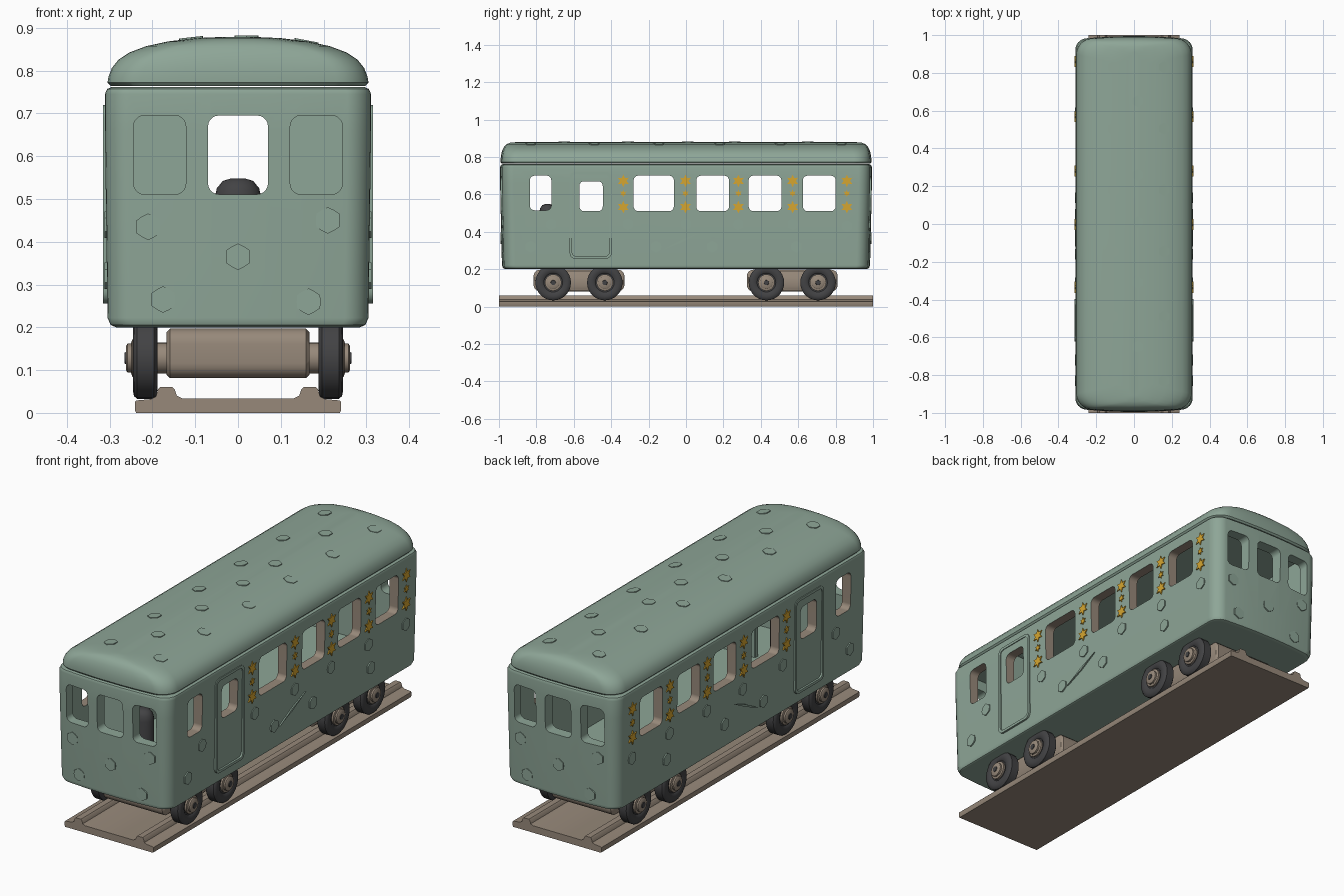
import bpy, bmesh, math
from mathutils import Vector

if "Cube" in bpy.data.objects:
    bpy.data.objects.remove(bpy.data.objects["Cube"])


def material(name, col):
    m = bpy.data.materials.new(name)
    m.diffuse_color = (*col, 1)
    m.use_nodes = True
    m.node_tree.nodes["Principled BSDF"].inputs["Base Color"].default_value = m.diffuse_color
    return m


GREEN = material("sage green", (0.27, 0.38, 0.31))
TAN = material("warm tan", (0.31, 0.25, 0.195))
DARK = material("charcoal", (0.055, 0.055, 0.058))
GOLD = material("gold", (0.67, 0.38, 0.03))


def loft(name, rings, mat, closed=False, angle=40):
    """Skin a series of matching point rings, capped or closed in a loop."""
    bm = bmesh.new()
    vs = [[bm.verts.new(p) for p in r] for r in rings]
    n = len(rings[0])
    pairs = list(zip(vs, vs[1:])) + ([(vs[-1], vs[0])] if closed else [])
    for a, b in pairs:
        for i in range(n):
            j = (i + 1) % n
            bm.faces.new((a[i], a[j], b[j], b[i]))
    if not closed:
        bm.faces.new(vs[0])
        bm.faces.new(vs[-1])
    bmesh.ops.recalc_face_normals(bm, faces=bm.faces)
    me = bpy.data.meshes.new(name)
    bm.to_mesh(me)
    bm.free()
    me.materials.append(mat)
    ob = bpy.data.objects.new(name, me)
    bpy.context.collection.objects.link(ob)
    smooth(ob, angle)
    return ob


def smooth(ob, angle=40):
    bpy.ops.object.select_all(action='DESELECT')
    ob.select_set(True)
    bpy.context.view_layer.objects.active = ob
    bpy.ops.object.shade_smooth_by_angle(angle=math.radians(angle))


def rrect(cx, cy, hx, hy, r, n=5):
    pts = []
    for k, (sx, sy) in enumerate(((1, 1), (-1, 1), (-1, -1), (1, -1))):
        for i in range(n + 1):
            a = math.pi / 2 * (k + i / n)
            pts.append((cx + sx * (hx - r) + r * math.cos(a), cy + sy * (hy - r) + r * math.sin(a)))
    return pts


def plan(hx, hy, z, r=0.055, bow=0.018):
    """Car outline: rounded rectangle with slightly bowed ends."""
    r = min(r, hx * 0.8)
    pts = []
    for k, (sx, sy) in enumerate(((1, 1), (-1, 1), (-1, -1), (1, -1))):
        arc = [(sx * (hx - r) + r * math.cos(math.pi / 2 * (k + i / 6)),
                sy * (hy - r) + r * math.sin(math.pi / 2 * (k + i / 6))) for i in range(7)]
        pts += arc
        if k in (0, 2):
            pts += [(sx * (hx - r) * t, sy * hy) for t in (0.6, 0.25, -0.25, -0.6)]
    return [(x, y - math.copysign(bow * (x / hx) ** 2, y), z) for x, y in pts]


def prism(name, pts, axis, a, b, mat):
    def put(p, d):
        return {'x': (d, *p), 'y': (p[0], d, p[1]), 'z': (*p, d)}[axis]
    return loft(name, [[put(p, d) for p in pts] for d in (a, b)], mat)


def lathe_x(name, prof, y, z, mat, n=28):
    return loft(name, [[(x, y + r * math.cos(2 * math.pi * i / n), z + r * math.sin(2 * math.pi * i / n))
                        for i in range(n)] for x, r in prof], mat)


# hollow car body
body = loft("car_body", [plan(0.285, 0.965, 0.2), plan(0.298, 0.979, 0.206), plan(0.305, 0.985, 0.222),
                         plan(0.311, 0.995, 0.66), plan(0.311, 0.995, 0.745), plan(0.306, 0.99, 0.757),
                         plan(0.295, 0.98, 0.762)], GREEN)

# cabin cavity and window cutters
cutters = [prism("cabin_cutter", rrect(0, 0, 0.262, 0.935, 0.03), 'z', 0.245, 0.745, GREEN)]
for y0, y1, z0, z1 in ((-0.835, -0.72, 0.515, 0.70), (-0.57, -0.445, 0.51, 0.67), (-0.28, -0.065, 0.51, 0.70),
                       (0.055, 0.23, 0.51, 0.70), (0.335, 0.51, 0.51, 0.70), (0.625, 0.80, 0.51, 0.70)):
    p = rrect((y0 + y1) / 2, (z0 + z1) / 2, (y1 - y0) / 2, (z1 - z0) / 2, 0.025)
    cutters.append(prism("side_window_cutter", p, 'x', -0.5, 0.5, GREEN))
for x, w in ((-0.183, 0.061), (0, 0.07), (0.183, 0.061)):
    cutters.append(prism("end_window_cutter", rrect(x, 0.603, w, 0.092, 0.025), 'y', -1.2, 1.2, GREEN))
for c in cutters:
    c.hide_render = True
    m = body.modifiers.new("cut", 'BOOLEAN')
    m.object = c
    m.operation = 'DIFFERENCE'
    m.solver = 'EXACT'
    bpy.ops.object.select_all(action='DESELECT')
    bpy.context.view_layer.objects.active = body
    body.select_set(True)
    bpy.ops.object.modifier_apply(modifier=m.name)
for c in cutters:
    bpy.data.objects.remove(c)

# tan reveals in the side windows
while len(body.data.materials) < 2:
    body.data.materials.append(TAN)
body.data.materials[0] = GREEN
body.data.materials[1] = TAN
for f in body.data.polygons:
    c = f.center
    reveal = abs(f.normal.x) < 0.2 and 0.264 < abs(c.x) < 0.305 and 0.45 < c.z < 0.72 and abs(c.y) < 0.9
    f.material_index = 1 if reveal else 0
smooth(body)
body.modifiers.new("weighted", 'WEIGHTED_NORMAL').keep_sharp = True

# domed roof
ROOF = ((0.298, 0.985, 0.764), (0.305, 0.992, 0.772), (0.303, 0.992, 0.785), (0.295, 0.99, 0.806), (0.28, 0.986, 0.825),
        (0.255, 0.98, 0.842), (0.215, 0.972, 0.857), (0.165, 0.96, 0.868), (0.1, 0.94, 0.876), (0.03, 0.91, 0.879))
loft("roof", [plan(hx, hy, z, 0.075) for hx, hy, z in ROOF], GREEN)

# cab partition with central passage, and control stand
for s in (-1, 1):
    prism("cab_partition", rrect(s * 0.17, -0.655, 0.095, 0.012, 0.003, 1), 'z', 0.24, 0.75, GREEN)
loft("control_stand", [[(0.055 * k * math.cos(i * math.pi / 10), -0.74 + 0.045 * k * math.sin(i * math.pi / 10), z)
                        for i in range(20)] for k, z in ((1, 0.24), (1, 0.5), (0.9, 0.525), (0.65, 0.542), (0.3, 0.548))],
     DARK)


def star(cx, cy, r, k=0.5, n=6):
    return [(cx + (r if i % 2 == 0 else r * k) * math.sin(math.pi * i / n),
             cy + (r if i % 2 == 0 else r * k) * math.cos(math.pi * i / n)) for i in range(2 * n)]


# door frame, gold stars, worn patches and scratch on both sides
for s in (-1, 1):
    outer, inner = rrect(-0.51, 0.488, 0.112, 0.232, 0.03), rrect(-0.51, 0.488, 0.099, 0.219, 0.022)
    loft("door_frame", [[(s * x, *p) for p in o] for x, o in ((0.303, outer), (0.315, outer), (0.315, inner), (0.303, inner))],
         GREEN, closed=True)
    for y in (-0.335, -0.003, 0.28, 0.57, 0.86):
        for z, r in ((0.672, 0.034), (0.605, 0.019), (0.532, 0.034)):
            prism("gold_star", star(y, z, r), 'x', s * 0.306, s * 0.315, GOLD)
    for y, z in ((-0.72, 0.44), (-0.83, 0.32), (-0.31, 0.44), (-0.16, 0.32), (0, 0.44), (0.14, 0.32),
                 (0.28, 0.44), (0.59, 0.32), (0.57, 0.44), (0.86, 0.43)):
        prism("side_patch", star(y, z, 0.031, 0.9), 'x', s * 0.3, s * 0.3125, GREEN)
    prism("side_scratch", [(-0.12, 0.305), (-0.02, 0.345), (0.08, 0.398), (-0.02, 0.358)], 'x', s * 0.3, s * 0.313, GREEN)

    # patches on the ends
    for x, z in ((-0.21, 0.435), (0.21, 0.45), (0, 0.365), (-0.175, 0.265), (0.165, 0.26)):
        ye = 0.985 + 0.01 * min(1, (z - 0.22) / 0.44) - 0.018 * (x / 0.31) ** 2
        prism("end_patch", star(s * -x, z, 0.031, 0.9), 'y', s * (ye - 0.015), s * (ye + 0.004), GREEN)

# roof patches in staggered rows, tilted with the roof
spots = [(x, y) for y in (-0.83, -0.49, -0.145, 0.18, 0.505, 0.83) for x in (-0.11, 0.16)]
spots += [(0.02, y) for y in (-0.65, -0.31, 0.01, 0.26, 0.65)]
for x, y in spots:
    z, slope = (0.879, 0) if abs(x) < 0.05 else (0.875, 0.11) if x < 0 else (0.868, -0.19)
    loft("roof_patch", [[(px, py, z + h + slope * (px - x)) for px, py in star(x, y, 0.031, 0.9)] for h in (-0.012, 0.003)],
         GREEN)

# bogies, axles and wheels
for yc in (-0.572, 0.568):
    loft("bogie", [[(x, yc + p, q) for p, q in rrect(0, 0.139, 0.243 - i, 0.058 - i, 0.035)]
                   for x, i in ((-0.167, 0.008), (-0.159, 0), (0.159, 0), (0.167, 0.008))], TAN)
    for y in (yc - 0.138, yc + 0.138):
        lathe_x("axle", [(-0.25, 0.036), (0.25, 0.036)], y, 0.128, TAN)
        for s in (-1, 1):
            lathe_x("wheel", [(s * x, r) for x, r in ((0.188, 0.07), (0.19, 0.088), (0.196, 0.095), (0.236, 0.095),
                                                      (0.243, 0.089), (0.246, 0.075), (0.244, 0.056), (0.238, 0.05))],
                    y, 0.128, DARK)
            lathe_x("hub", [(s * x, r) for x, r in ((0.23, 0.044), (0.247, 0.044), (0.25, 0.034), (0.258, 0.034),
                                                    (0.262, 0.028))], y, 0.128, TAN)
            lathe_x("hub_cap", [(s * 0.255, 0.016), (s * 0.265, 0.013)], y, 0.128, DARK, 12)

# track base with two rails
half = [(0.238, 0.003), (0.241, 0.006), (0.241, 0.026), (0.238, 0.029), (0.205, 0.032), (0.192, 0.038), (0.187, 0.055),
        (0.182, 0.06), (0.153, 0.06), (0.148, 0.055), (0.143, 0.04), (0.13, 0.034)]
half[0] = (0.238, 0.0)
prism("track", half + [(-x, z) for x, z in reversed(half)], 'y', -1, 1, TAN)
